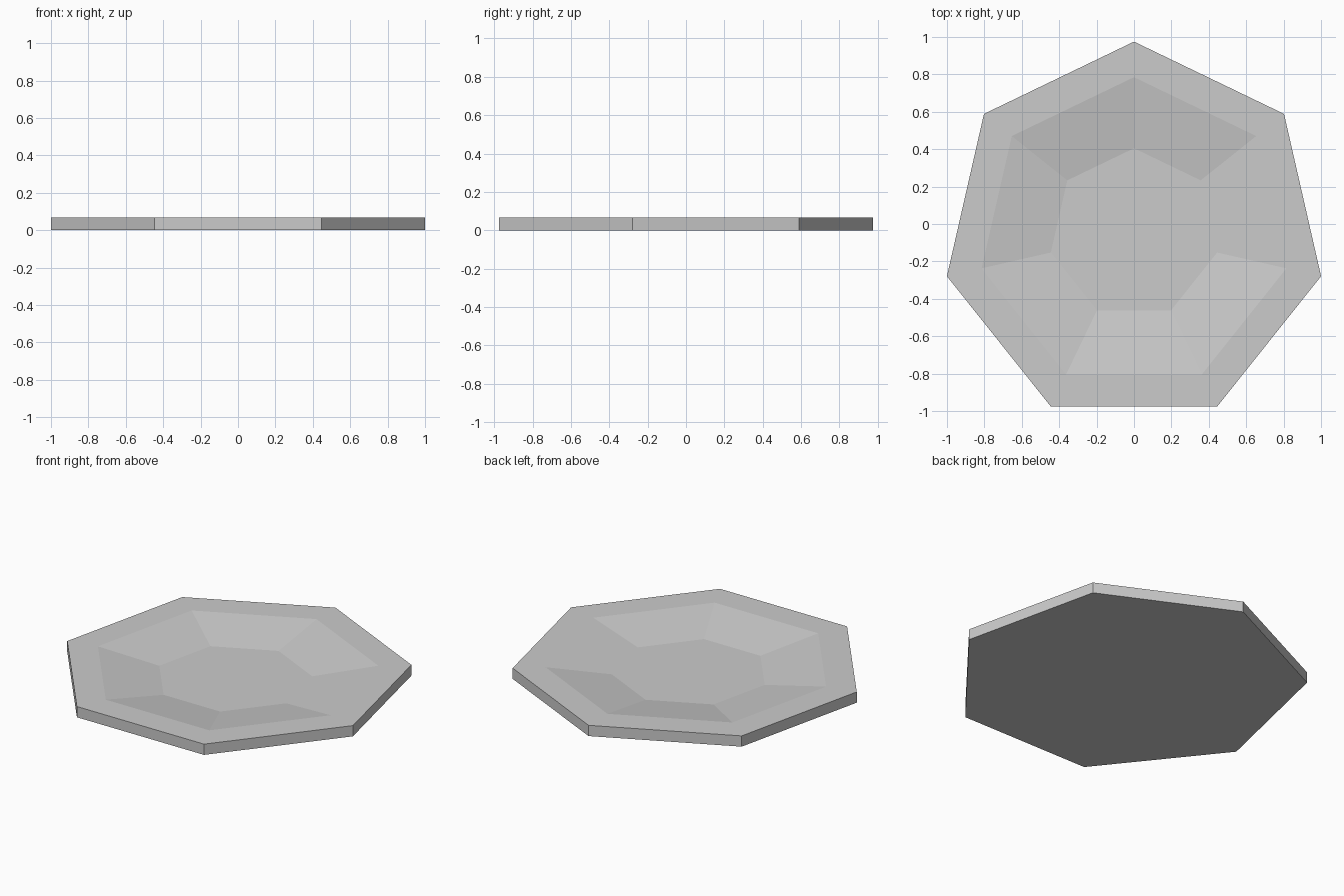
import bpy, bmesh
from math import sin, cos, tau

SIDES = 7
CENTRE_Y = -0.051
THICKNESS = 0.068
FLOOR_Z = 0.012

cube = bpy.data.objects.get("Cube")
if cube:
    bpy.data.objects.remove(cube, do_unlink=True)

# Plain grey for the whole dish
grey = bpy.data.materials.new("plain grey")
grey.use_nodes = True
colour = (0.6, 0.6, 0.6, 1)
grey.diffuse_color = colour
grey.node_tree.nodes["Principled BSDF"].inputs["Base Color"].default_value = colour

bm = bmesh.new()


def ring(radius, z):
    """Seven-sided ring with one corner pointing to the back."""
    return [bm.verts.new((-radius * sin(tau * i / SIDES),
                          CENTRE_Y + radius * cos(tau * i / SIDES), z))
            for i in range(SIDES)]


# Underside, outer wall, flat rim, sloping basin and floor
rings = [ring(1.026, 0), ring(1.026, THICKNESS),
         ring(0.836, THICKNESS), ring(0.456, FLOOR_Z)]
bm.faces.new(rings[0][::-1])
for low, high in zip(rings, rings[1:]):
    for i in range(SIDES):
        j = (i + 1) % SIDES
        bm.faces.new((low[i], low[j], high[j], high[i]))
bm.faces.new(rings[-1])

mesh = bpy.data.meshes.new("shallow_dish")
bm.to_mesh(mesh)
bm.free()
mesh.materials.append(grey)
dish = bpy.data.objects.new("shallow_dish", mesh)
bpy.context.collection.objects.link(dish)
